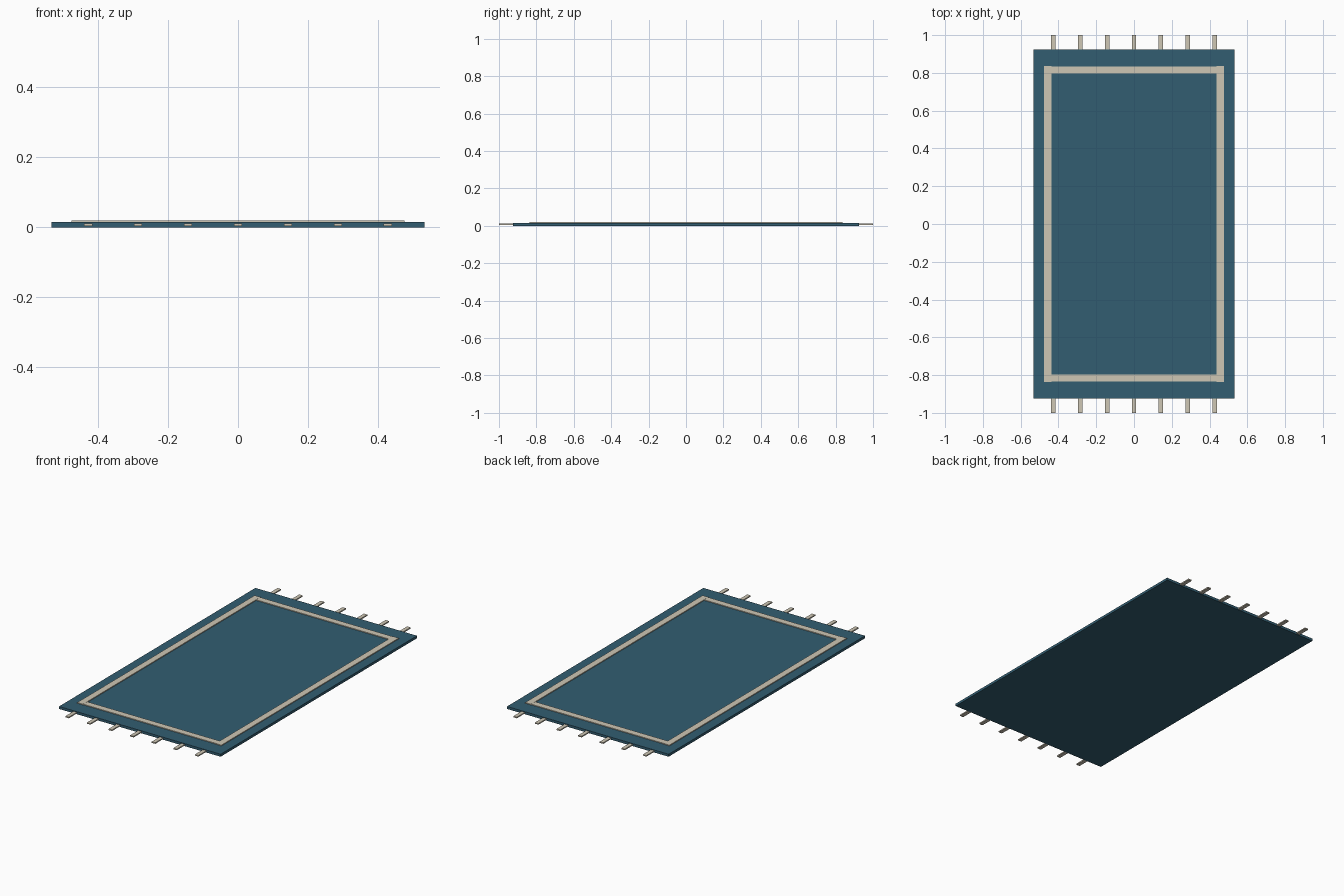
import bpy

if "Cube" in bpy.data.objects:
    bpy.data.objects.remove(bpy.data.objects["Cube"])


def material(name, rgb):
    m = bpy.data.materials.new(name)
    m.diffuse_color = (*rgb, 1)
    m.use_nodes = True
    m.node_tree.nodes["Principled BSDF"].inputs["Base Color"].default_value = m.diffuse_color
    return m


blue = material("blue_wool", (0.032, 0.11, 0.165))
cream = material("cream_wool", (0.62, 0.57, 0.46))


def box(name, lo, hi, mat):
    centre = [(a + b) / 2 for a, b in zip(lo, hi)]
    bpy.ops.mesh.primitive_cube_add(size=1, location=centre)
    ob = bpy.context.object
    ob.name = name
    ob.scale = [b - a for a, b in zip(lo, hi)]
    bpy.ops.object.transform_apply(location=False, rotation=False, scale=True)
    ob.data.materials.append(mat)
    return ob


# Rug body
box("rug_body", (-0.533, -0.925, 0), (0.533, 0.925, 0.015), blue)

for s, side in ((-1, "front"), (1, "back")):
    # Short border strip across each end
    y = s * 0.815
    box(f"border_{side}", (-0.455, y - 0.019, 0.014), (0.455, y + 0.019, 0.0195), cream)
    # Fringe tassels
    y0, y1 = sorted((s * 0.915, s * 1.0))
    for i in range(7):
        x = (i - 3) * 0.1425
        box(f"tassel_{side}_{i + 1}", (x - 0.0115, y0, 0.004), (x + 0.0115, y1, 0.011), cream)

# Long border strips
for s, side in ((-1, "left"), (1, "right")):
    x = s * 0.4565
    box(f"border_{side}", (x - 0.019, -0.836, 0.014), (x + 0.019, 0.836, 0.02), cream)
